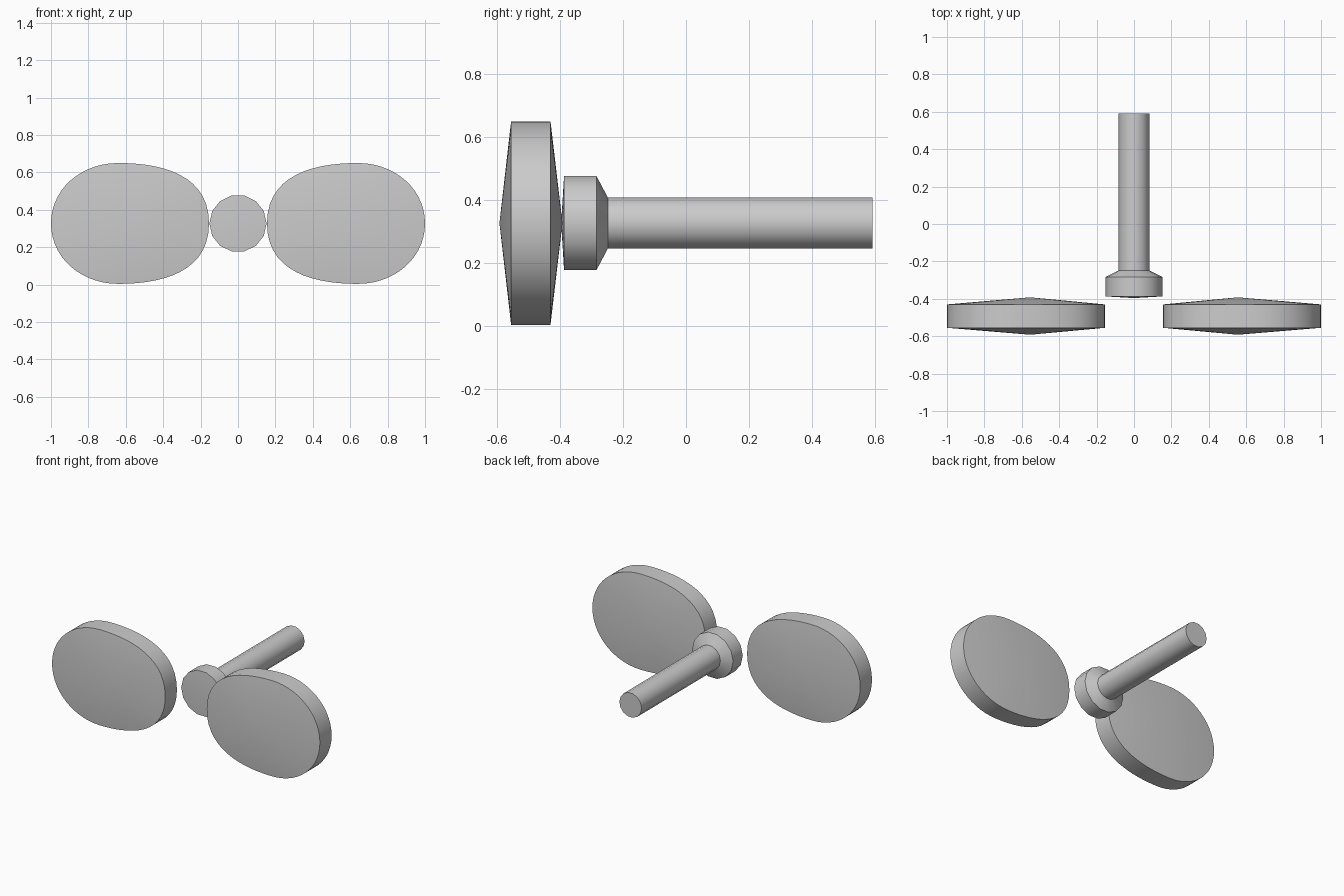
import bpy, math
from mathutils import Vector
from mathutils.geometry import interpolate_bezier

if "Cube" in bpy.data.objects:
    bpy.data.objects.remove(bpy.data.objects["Cube"])

CZ = 0.327  # height of the common axis

grey = bpy.data.materials.new("light grey")
grey.diffuse_color = (0.6, 0.6, 0.6, 1)
grey.use_nodes = True
grey.node_tree.nodes["Principled BSDF"].inputs["Base Color"].default_value = grey.diffuse_color


def build(name, rings, front_tip, back_tip):
    """Skin a series of rings from front to back and close them with shallow cones."""
    n = len(rings[0])
    verts = [p for ring in rings for p in ring] + [front_tip, back_tip]
    front, back = len(verts) - 2, len(verts) - 1
    last = (len(rings) - 1) * n
    faces = []
    for i in range(n):
        j = (i + 1) % n
        faces.append((front, i, j))
        faces.append((back, last + j, last + i))
        for r in range(0, last, n):
            faces.append((r + i, r + n + i, r + n + j, r + j))
    mesh = bpy.data.meshes.new(name)
    mesh.from_pydata(verts, [], faces)
    mesh.materials.append(grey)
    obj = bpy.data.objects.new(name, mesh)
    bpy.context.collection.objects.link(obj)
    # consistent outward normals, smooth sides with sharp rims
    bpy.context.view_layer.objects.active = obj
    obj.select_set(True)
    bpy.ops.object.mode_set(mode='EDIT')
    bpy.ops.mesh.select_all(action='SELECT')
    bpy.ops.mesh.normals_make_consistent(inside=False)
    bpy.ops.object.mode_set(mode='OBJECT')
    bpy.ops.object.shade_smooth_by_angle(angle=math.radians(30))
    obj.select_set(False)


# Rounded pad outline: upper half as two curves, mirrored for the lower half
curves = [((0.155, CZ), (0.155, 0.59), (0.41, 0.65), (0.64, 0.65)),
          ((0.64, 0.65), (0.84, 0.65), (1.0, 0.51), (1.0, CZ))]
upper = []
for c in curves:
    pts = interpolate_bezier(*[Vector((x, z, 0)) for x, z in c], 15)
    upper += [(p.x, p.y) for p in pts[:-1]]
upper.append((1.0, CZ))
outline = upper + [(x, 2 * CZ - z) for x, z in upper[-2:0:-1]]

# Pair of pads
for name, s in (("right_pad", 1), ("left_pad", -1)):
    rings = [[(s * x, y, z) for x, z in outline] for y in (-0.555, -0.43)]
    build(name, rings, (s * 0.555, -0.592, CZ), (s * 0.555, -0.392, CZ))

# Knob and shaft turned as one piece, fourteen sides with a flat on top
SIDES = 14
profile = [(0.153, -0.387), (0.153, -0.284), (0.083, -0.248), (0.083, 0.592)]
rings = [[(r * math.cos(2 * math.pi * k / SIDES), y,
           CZ + r * math.sin(2 * math.pi * k / SIDES)) for k in range(SIDES)]
         for r, y in profile]
build("knob_and_shaft", rings, (0, -0.396, CZ), (0, 0.592, CZ))
